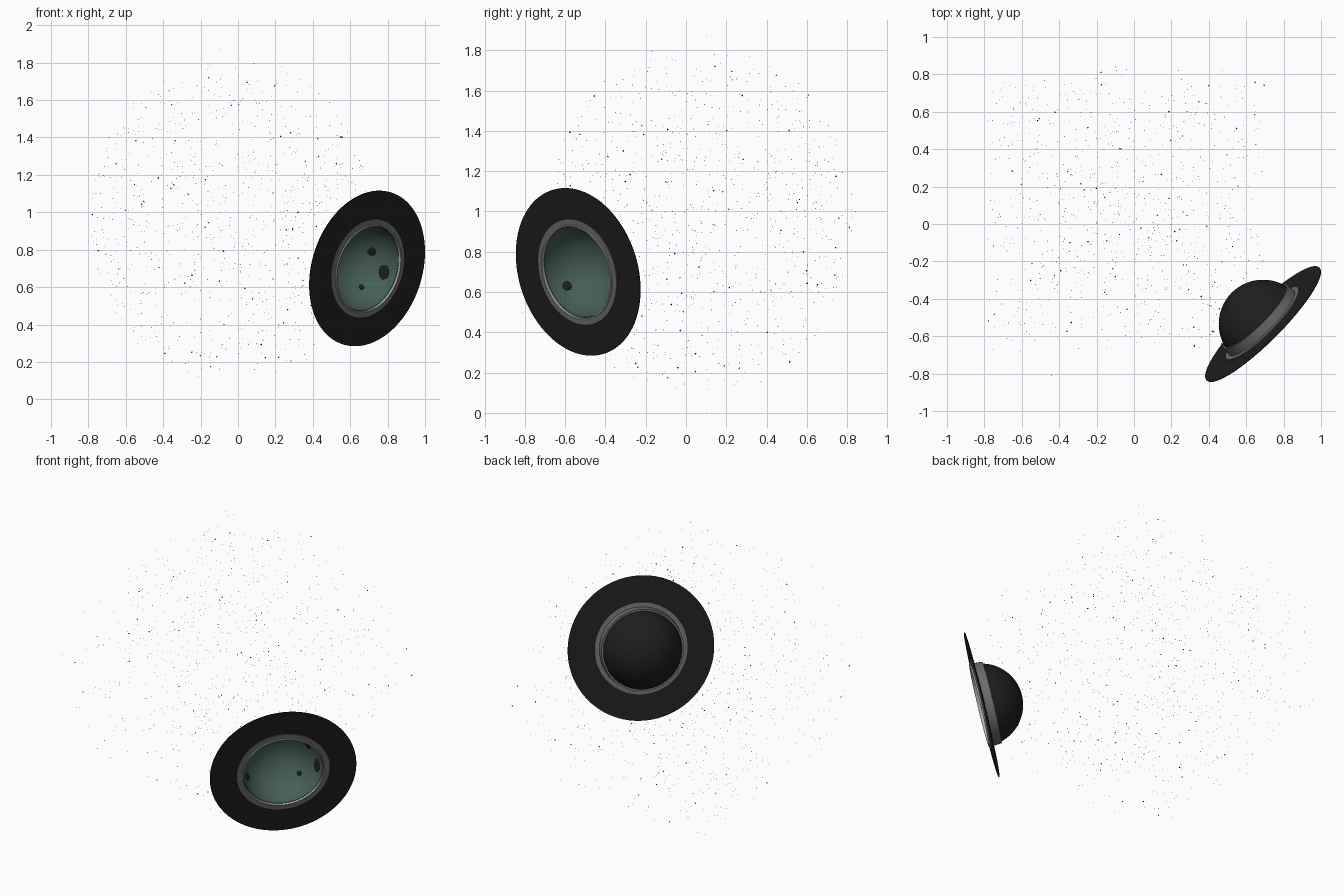
import bpy, bmesh, math, random
from mathutils import Vector, Matrix

if "Cube" in bpy.data.objects:
    bpy.data.objects.remove(bpy.data.objects["Cube"])
random.seed(4)


def material(name, rgb):
    m = bpy.data.materials.new(name)
    m.use_nodes = True
    m.diffuse_color = (*rgb, 1)
    m.node_tree.nodes["Principled BSDF"].inputs["Base Color"].default_value = (*rgb, 1)
    return m


BLACK = material("soft black", (0.013, 0.013, 0.013))
GREY = material("mid grey", (0.15, 0.15, 0.15))
PALE = material("pale grey", (0.42, 0.42, 0.42))
TEAL = material("dull teal", (0.06, 0.115, 0.09))

# Shared frame: local z is the direction the bowl opens
CENTRE = Vector((0.69, -0.535, 0.70))
OPENING = Vector((0.69, -0.69, -0.22)).normalized()
FRAME = Matrix.Translation(CENTRE) @ OPENING.to_track_quat("Z", "Y").to_matrix().to_4x4()


def finish(name, bm, mats, matrix=None, smooth=True):
    mesh = bpy.data.meshes.new(name)
    bm.to_mesh(mesh)
    bm.free()
    for m in mats:
        mesh.materials.append(m)
    ob = bpy.data.objects.new(name, mesh)
    bpy.context.collection.objects.link(ob)
    if matrix:
        ob.matrix_world = matrix
    if smooth:
        bpy.ops.object.select_all(action="DESELECT")
        ob.select_set(True)
        bpy.context.view_layer.objects.active = ob
        bpy.ops.object.shade_smooth_by_angle(angle=math.radians(35))
    return ob


def lathe(profile, steps=96):
    """Spin a closed (radius, height) profile around local z."""
    bm = bmesh.new()
    vs = [bm.verts.new((r, 0, h)) for r, h in profile]
    edges = [bm.edges.new((vs[i - 1], vs[i])) for i in range(len(vs))]
    bmesh.ops.spin(bm, geom=vs + edges, cent=(0, 0, 0), axis=(0, 0, 1),
                   angle=math.tau, steps=steps)
    bmesh.ops.remove_doubles(bm, verts=bm.verts[:], dist=1e-5)
    bmesh.ops.recalc_face_normals(bm, faces=bm.faces[:])
    return bm


def arc(radius, n=24):
    return [(radius * math.cos(t), -radius * math.sin(t))
            for t in (math.pi / 2 * i / n for i in range(n + 1))]


# Hemispherical shell: black outside, teal inside
OUTER, INNER = 0.237, 0.231
bm = lathe(arc(OUTER) + arc(INNER)[::-1])
for f in bm.faces:
    f.material_index = int(f.calc_center_median().length < (OUTER + INNER) / 2)
finish("bowl_shell", bm, [BLACK, TEAL], FRAME)

# Wide flat brim
finish("brim", lathe([(0.265, -0.002), (0.426, -0.002), (0.426, 0.002), (0.265, 0.002)]),
       [BLACK], FRAME)

# Stepped collar: flat washer plus a band wrapped round the shell
finish("collar", lathe([(0.237, 0.008), (0.27, 0.008), (0.27, -0.008),
                        (0.244, -0.01), (0.24, -0.06), (0.228, -0.06)]), [GREY], FRAME)

# Thin raised lip at the mouth
finish("lip", lathe([(0.234, 0.0), (0.241, 0.0), (0.241, 0.016), (0.234, 0.016)]),
       [PALE], FRAME)

# Dark patches on the inside: direction from the centre, width, height
patches = [((0.025, 0.21, 0.09), 0.022, 0.023), ((0.09, 0.21, -0.02), 0.03, 0.041),
           ((-0.03, 0.205, -0.10), 0.014, 0.014), ((-0.212, -0.055, -0.07), 0.023, 0.023),
           ((-0.12, 0.10, 0.17), 0.005, 0.005)]
for i, (d, w, h) in enumerate(patches):
    d = Vector(d).normalized()
    bm = bmesh.new()
    bmesh.ops.create_icosphere(bm, subdivisions=3, radius=1)
    place = Matrix.Translation(CENTRE + d * (INNER - 0.002)) @ d.to_track_quat("Z", "Y").to_matrix().to_4x4()
    bm.transform(place @ Matrix.Diagonal((w, h, 0.0045, 1)))
    finish(f"patch_{i + 1}", bm, [BLACK])

# Cloud of specks: square in plan, round in elevation
CLOUD = Vector((-0.04, 0.07, 0.96))
specks = [Vector((-0.997, 0.42, 0.9)), Vector((-0.44, -0.81, 0.5)),
          Vector((-0.2, 0.1, 0.003)), Vector((-0.1, 0.1, 1.87)), Vector((-0.1, 0.84, 1.0))]
while len(specks) < 1300:
    x, y, z = (random.uniform(-1, 1) for _ in range(3))
    if max(x * x, y * y) + z * z < 1:
        specks.append(CLOUD + Vector((x * 0.75, y * 0.76, z * 0.89)))

bm = bmesh.new()
for p in specks:
    size = random.choice((0.0012, 0.0015, 0.002, 0.0025))
    if random.random() < 0.04:
        size = 0.0045
    tips = [bm.verts.new(p + Vector(a) * size) for a in
            ((1, 0, 0), (0, 1, 0), (-1, 0, 0), (0, -1, 0), (0, 0, 1), (0, 0, -1))]
    for i in range(4):
        a, b = tips[i], tips[(i + 1) % 4]
        bm.faces.new((a, b, tips[4]))
        bm.faces.new((b, a, tips[5]))
finish("specks", bm, [BLACK], smooth=False)
